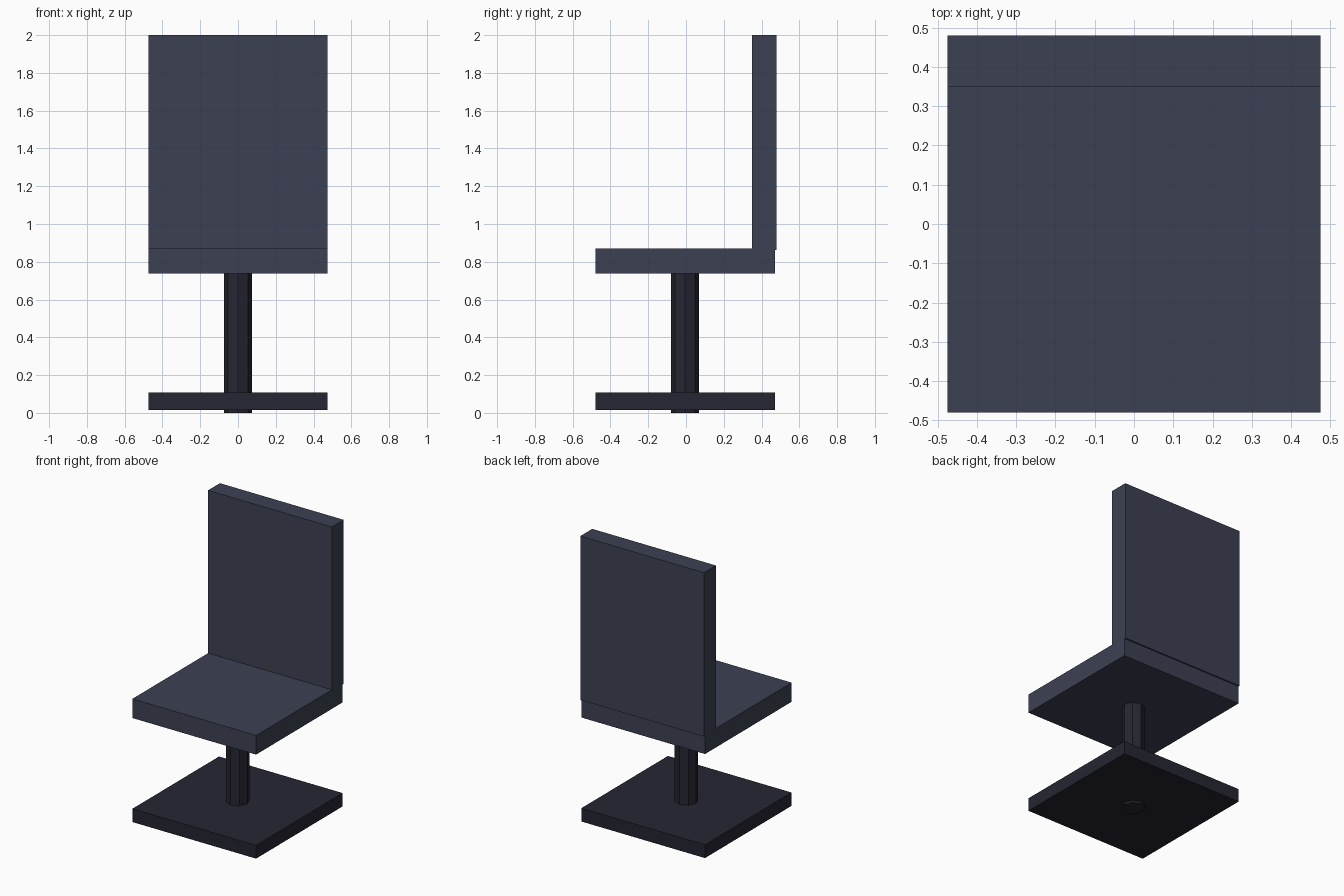
import bpy

if "Cube" in bpy.data.objects:
    bpy.data.objects.remove(bpy.data.objects["Cube"])


def material(name, color):
    m = bpy.data.materials.new(name)
    m.diffuse_color = color
    m.use_nodes = True
    m.node_tree.nodes["Principled BSDF"].inputs["Base Color"].default_value = m.diffuse_color
    return m


def box(name, lo, hi, mat):
    """Box spanning two opposite corners."""
    bpy.ops.mesh.primitive_cube_add(size=1, location=[(a + b) / 2 for a, b in zip(lo, hi)])
    ob = bpy.context.object
    ob.name = name
    ob.scale = [b - a for a, b in zip(lo, hi)]
    bpy.ops.object.transform_apply(location=False, rotation=False, scale=True)
    ob.data.materials.append(mat)
    return ob


cushion = material("slate_cushion", (0.046, 0.052, 0.086, 1))
dark = material("dark_frame", (0.018, 0.019, 0.031, 1))

W = 0.475  # half width shared by all slabs

# Floor plate, seat and upright back
box("base_plate", (-W, -0.48, 0.015), (W, 0.47, 0.107), dark)
box("seat", (-W, -0.48, 0.737), (W, 0.47, 0.87), cushion)
box("backrest", (-W, 0.35, 0.862), (W, 0.48, 2.0), cushion)

# Eight-sided pedestal running through the base up into the seat
bottom, top = 0.0, 0.745
bpy.ops.mesh.primitive_cylinder_add(vertices=8, radius=0.075, depth=top - bottom,
                                    location=(0, -0.005, (bottom + top) / 2))
column = bpy.context.object
column.name = "pedestal_column"
column.data.materials.append(dark)
